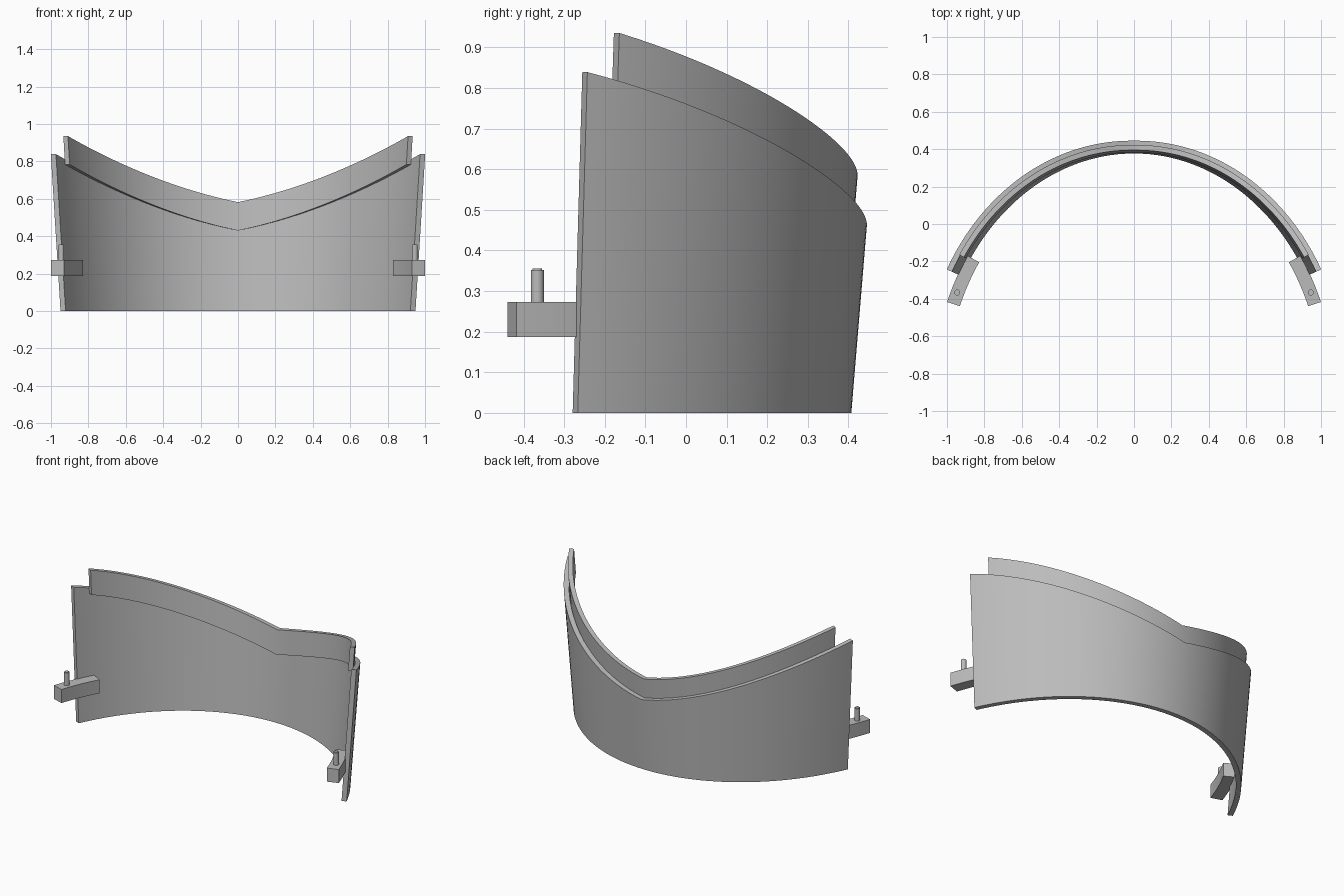
import bpy, bmesh
from math import sin, cos, hypot, radians

cube = bpy.data.objects.get("Cube")
if cube:
    bpy.data.objects.remove(cube)

grey = bpy.data.materials.new("plain_grey")
grey.use_nodes = True
colour = (0.5, 0.5, 0.5, 1)
grey.diffuse_color = colour
grey.node_tree.nodes["Principled BSDF"].inputs["Base Color"].default_value = colour

# Plan curve: an ellipse arc, half width A, half depth B, centre at y = C
A, B, C = 1.083, 1.3, -0.893
WALL_END = 1.068


def plan_point(angle, offset):
    """Point on the plan curve, pushed outward by offset."""
    nx, ny = sin(angle) / A, cos(angle) / B
    n = hypot(nx, ny)
    return A * sin(angle) + offset * nx / n, C + B * cos(angle) + offset * ny / n


def finish(name, bm):
    bmesh.ops.recalc_face_normals(bm, faces=bm.faces)
    mesh = bpy.data.meshes.new(name)
    bm.to_mesh(mesh)
    bm.free()
    mesh.materials.append(grey)
    obj = bpy.data.objects.new(name, mesh)
    bpy.context.collection.objects.link(obj)
    bpy.ops.object.select_all(action='DESELECT')
    obj.select_set(True)
    bpy.context.view_layer.objects.active = obj
    bpy.ops.object.shade_smooth_by_angle(angle=radians(30))
    return obj


def band(name, start, end, outer, inner, bottom, top, lean=True, steps=80):
    """Sweep a four-cornered section along the plan curve."""
    bm = bmesh.new()
    rings = []
    for i in range(steps + 1):
        a = start + (end - start) * i / steps
        flare = (0.083 - 0.015 * (a / WALL_END) ** 2) if lean else 0
        x = abs(plan_point(a, 0)[0])
        ring = []
        for offset, height in ((outer, bottom), (outer, top), (inner, top), (inner, bottom)):
            z = height(x)
            px, py = plan_point(a, offset + flare * z)
            ring.append(bm.verts.new((px, py, z)))
        rings.append(ring)
    for r, s in zip(rings, rings[1:]):
        for k in range(4):
            m = (k + 1) % 4
            bm.faces.new((r[k], r[m], s[m], s[k]))
    bm.faces.new(rings[0])
    bm.faces.new(rings[-1])
    return finish(name, bm)


def level(z):
    return lambda x: z


def rising(z):
    """Edge height, lowest at the centre and sweeping up to the ends."""
    return lambda x: z + 0.2 * x + 0.21 * x * x


# Main wall and the raised lip nested inside its top edge
band("curved_wall", -WALL_END, WALL_END, 0, -0.03, level(0), rising(0.46))
band("inner_lip", -0.99, 0.99, -0.033, -0.061, rising(0.43), rising(0.582))

# Mounting arms with upright pegs at both ends
for side, s in (("left", 1), ("right", -1)):
    band(side + "_arm", s * 0.977, s * 1.194, -0.008, -0.08,
         level(0.187), level(0.273), lean=False, steps=8)
    bm = bmesh.new()
    bmesh.ops.create_cone(bm, cap_ends=True, segments=24, radius1=0.016,
                          radius2=0.016, depth=0.095)
    rim = [e for e in bm.edges if all(v.co.z > 0 for v in e.verts)]
    bmesh.ops.bevel(bm, geom=rim, offset=0.004, segments=2, affect='EDGES')
    peg = finish(side + "_peg", bm)
    peg.location = (s * 0.945, -0.366, 0.308)
